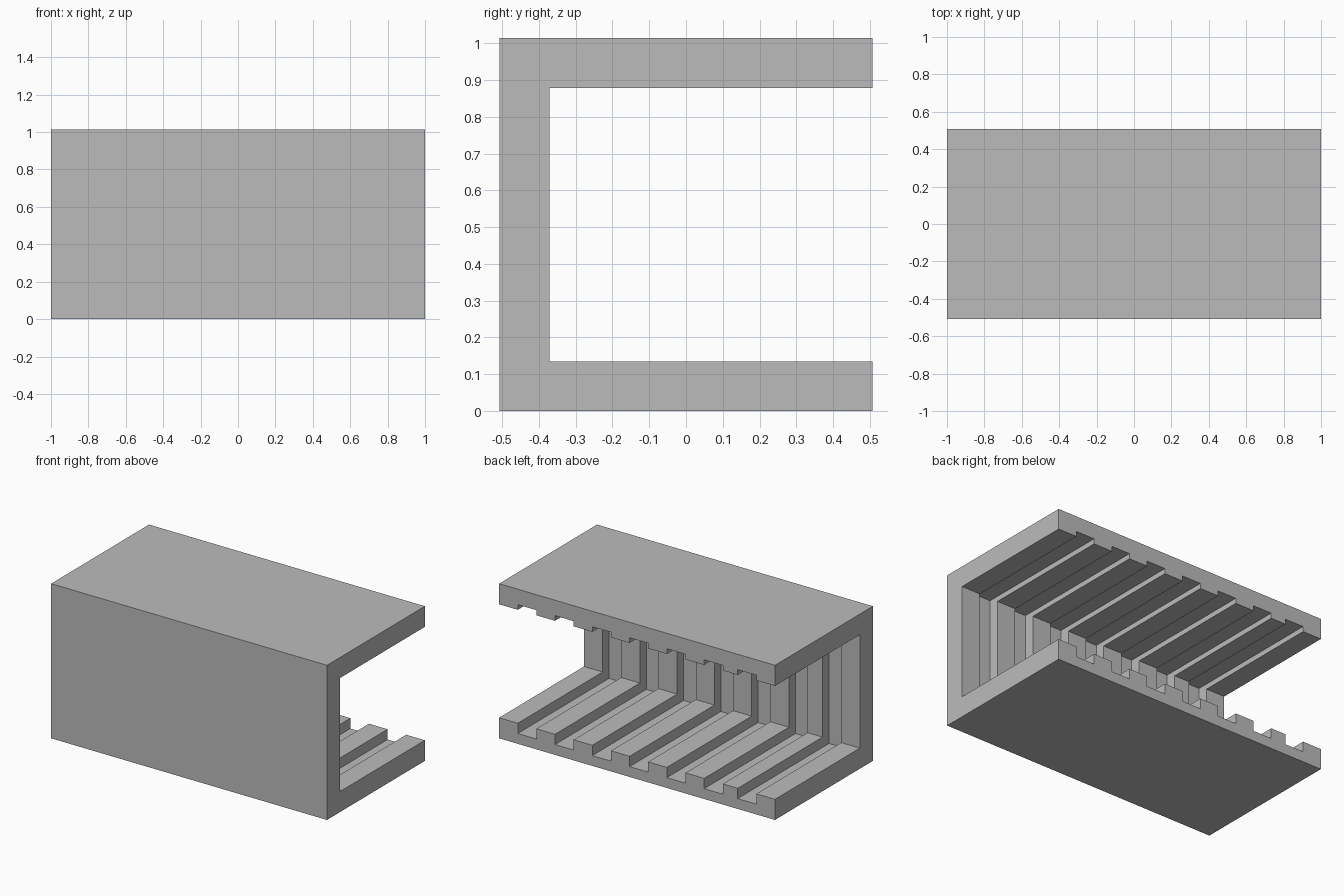
import bpy

default = bpy.data.objects.get("Cube")
if default:
    bpy.data.objects.remove(default, do_unlink=True)

U = 2 / 14.8          # wall thickness, also rib width
SIZE = 7.5 * U        # depth and height of the channel
BACK = SIZE / 2


def box(name, low, high):
    """Axis-aligned box between two corners."""
    bpy.ops.mesh.primitive_cube_add(size=1)
    ob = bpy.context.object
    ob.name = name
    for v in ob.data.vertices:
        v.co = [b if c > 0 else a for c, a, b in zip(v.co, low, high)]
    return ob


def cut(target, cutter):
    """Subtract the cutter and discard it."""
    cutter.hide_render = True
    mod = target.modifiers.new("cut", 'BOOLEAN')
    mod.operation = 'DIFFERENCE'
    mod.solver = 'EXACT'
    mod.object = cutter
    bpy.context.view_layer.objects.active = target
    bpy.ops.object.modifier_apply(modifier=mod.name)
    bpy.data.objects.remove(cutter, do_unlink=True)


# Solid block
channel = box("slotted_channel", (-1, -BACK, 0), (1, BACK, SIZE))

# Main opening, running the full length and open at the back
cut(channel, box("opening_cutter", (-2, U - BACK, U), (2, 1, SIZE - U)))

# Slots across floor, wall and ceiling; the last rib gap is narrower
starts = [1 - U * (2 * i + 1) for i in range(6)] + [-1 + 2 * U]
for x in starts:
    cut(channel, box("slot_cutter", (x - U, U / 2 - BACK, U / 2),
                     (x, 1, SIZE - U / 4 * 3)))

# Plain grey finish
grey = bpy.data.materials.new("plain_grey")
grey.use_nodes = True
colour = (0.5, 0.5, 0.5, 1)
grey.diffuse_color = colour
grey.node_tree.nodes["Principled BSDF"].inputs["Base Color"].default_value = colour
channel.data.materials.clear()
channel.data.materials.append(grey)
